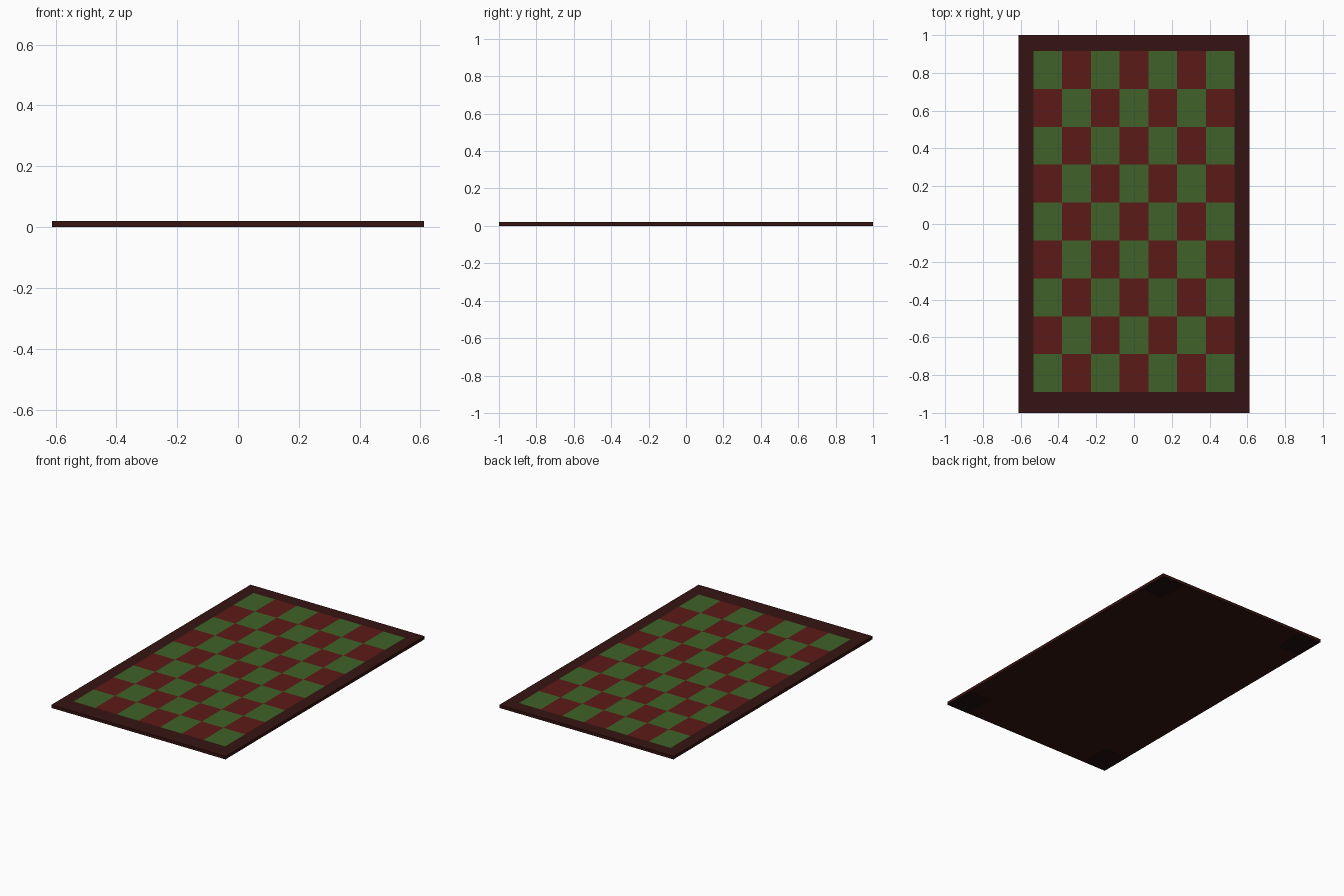
import bpy, bmesh
from mathutils import Matrix, Vector

if "Cube" in bpy.data.objects:
    bpy.data.objects.remove(bpy.data.objects["Cube"])


def material(name, rgb):
    m = bpy.data.materials.new(name)
    m.diffuse_color = (*rgb, 1)
    m.use_nodes = True
    m.node_tree.nodes["Principled BSDF"].inputs["Base Color"].default_value = m.diffuse_color
    return m


def finish(name, bm, mats):
    mesh = bpy.data.meshes.new(name)
    bm.to_mesh(mesh)
    bm.free()
    for m in mats:
        mesh.materials.append(m)
    obj = bpy.data.objects.new(name, mesh)
    bpy.context.collection.objects.link(obj)
    return obj


def box(name, lo, hi, mat):
    lo, hi = Vector(lo), Vector(hi)
    bm = bmesh.new()
    bmesh.ops.create_cube(bm, size=1, matrix=Matrix.Translation((lo + hi) / 2) @ Matrix.Diagonal((*(hi - lo), 1)))
    return finish(name, bm, [mat])


wood = material("dark_wood", (0.036, 0.007, 0.006))
green = material("green_square", (0.05, 0.12, 0.021))
red = material("red_square", (0.107, 0.0103, 0.0086))
pad = material("dark_pad", (0.014, 0.005, 0.005))

W, L, H, GAP = 0.612, 1.0, 0.02, 0.0006

# board slab
box("board", (-W, -L, GAP), (W, L, H - GAP), wood)

# checkered playing field, 7 columns by 9 rows, slightly off-centre in y
COLS, ROWS = 7, 9
X0, X1, Y0, Y1 = -0.533, 0.533, -0.89, 0.916
bm = bmesh.new()
grid = [[bm.verts.new((X0 + (X1 - X0) * i / COLS, Y0 + (Y1 - Y0) * j / ROWS, H))
         for j in range(ROWS + 1)] for i in range(COLS + 1)]
for i in range(COLS):
    for j in range(ROWS):
        f = bm.faces.new((grid[i][j], grid[i + 1][j], grid[i + 1][j + 1], grid[i][j + 1]))
        f.material_index = (i + j) % 2
finish("playing_squares", bm, [green, red])

# corner pads underneath
PX, PY = 0.163, 0.205
for sx, nx in ((-1, "left"), (1, "right")):
    for sy, ny in ((-1, "front"), (1, "back")):
        xs = sorted((sx * W, sx * (W - PX)))
        ys = sorted((sy * L, sy * (L - PY)))
        box(f"corner_pad_{ny}_{nx}", (xs[0], ys[0], 0), (xs[1], ys[1], GAP), pad)
